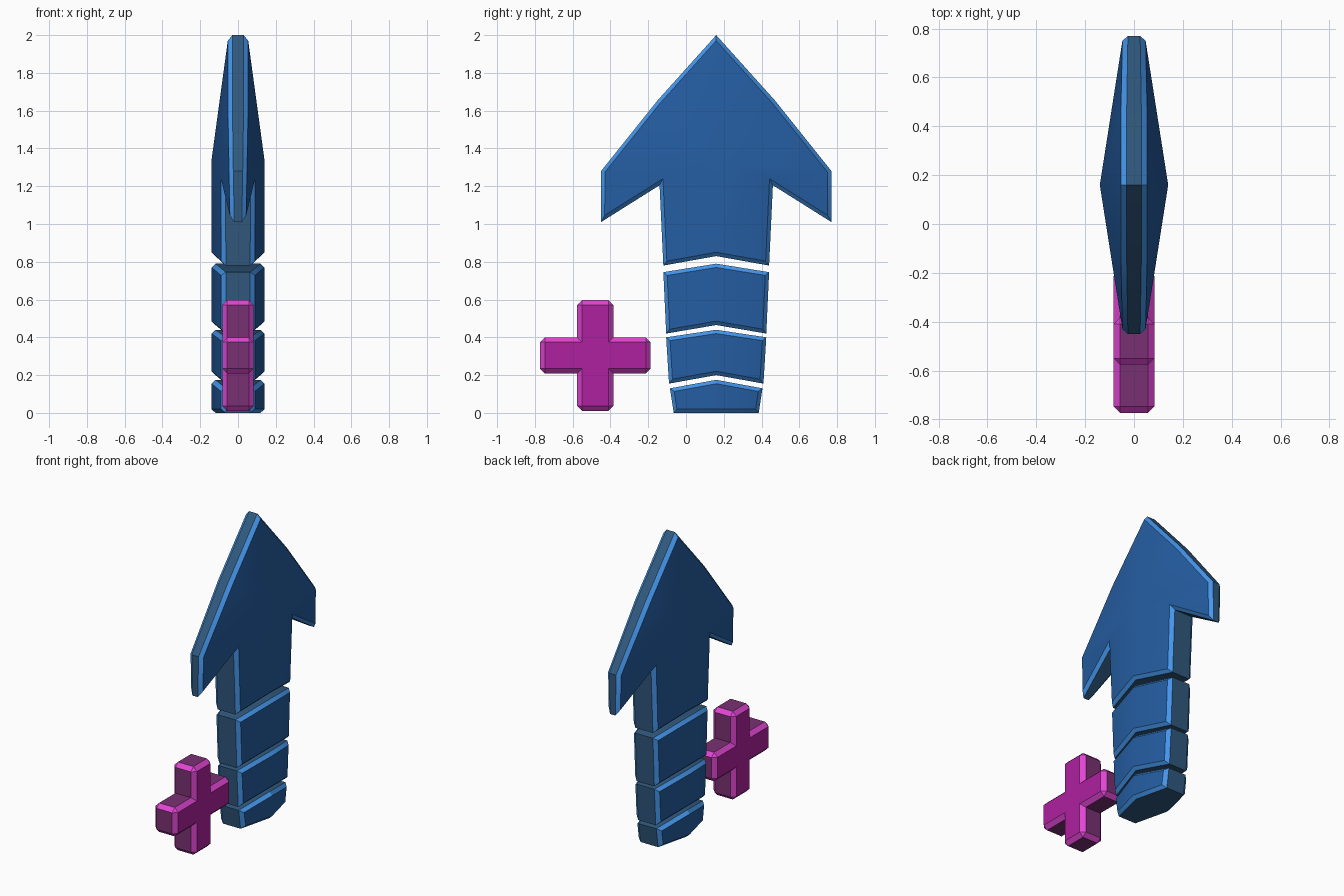
import bpy, bmesh, math

if "Cube" in bpy.data.objects:
    bpy.data.objects.remove(bpy.data.objects["Cube"])


def material(name, rgb):
    m = bpy.data.materials.new(name)
    m.diffuse_color = (*rgb, 1)
    m.use_nodes = True
    m.node_tree.nodes["Principled BSDF"].inputs["Base Color"].default_value = m.diffuse_color
    return m


BLUE = [material("blue_face", (0.018, 0.11, 0.36)),
        material("blue_rim", (0.03, 0.10, 0.21)),
        material("blue_bevel", (0.06, 0.31, 0.85))]
PINK = [material("magenta_face", (0.43, 0.015, 0.35)),
        material("magenta_rim", (0.19, 0.03, 0.17)),
        material("magenta_bevel", (0.75, 0.06, 0.65))]


def plate(name, cy, outline, faces, mats, bevel, inner=(), corners=False):
    """Plate mirrored in x and y. outline: (dy, z, half thickness) of one half,
    running from top centre to bottom centre; inner: extra points on the ridge."""
    bm = bmesh.new()
    pts = list(outline) + list(inner)
    for s in (1, -1):
        front, back = ([bm.verts.new((side * t, cy + s * dy, z)) for dy, z, t in pts]
                       for side in (1, -1))
        for f in faces:
            for vs in (front, back):
                bm.faces.new([vs[i] for i in f]).material_index = 0
        for i in range(len(outline) - 1):
            bm.faces.new((front[i], front[i + 1], back[i + 1], back[i])).material_index = 1
    bmesh.ops.remove_doubles(bm, verts=bm.verts, dist=1e-4)
    bmesh.ops.recalc_face_normals(bm, faces=bm.faces)
    # chamfer the outline edges, plus outer corners if wanted
    edges = [e for e in bm.edges
             if len({f.material_index for f in e.link_faces}) == 2
             or (corners and e.calc_face_angle_signed() > 0.7)]
    bmesh.ops.bevel(bm, geom=edges, offset=bevel, offset_type='OFFSET', segments=1,
                    profile=0.5, affect='EDGES', material=2)
    me = bpy.data.meshes.new(name)
    bm.to_mesh(me)
    bm.free()
    for m in mats:
        me.materials.append(m)
    ob = bpy.data.objects.new(name, me)
    bpy.context.collection.objects.link(ob)
    bpy.ops.object.select_all(action='DESELECT')
    ob.select_set(True)
    bpy.context.view_layer.objects.active = ob
    bpy.ops.object.shade_smooth_by_angle(angle=math.radians(30))


# arrow head with its upper shaft, thickest along the central ridge
plate("arrow_head", 0.16,
      [(0, 2.0, 0.05), (0.31, 1.655, 0.05), (0.61, 1.28, 0.045), (0.61, 1.01, 0.04),
       (0.30, 1.205, 0.085), (0.28, 0.78, 0.085), (0, 0.83, 0.14)],
      [(0, 1, 7), (1, 2, 7), (2, 3, 4), (2, 4, 7), (4, 5, 6, 7)],
      BLUE, 0.02, inner=[(0, 1.34, 0.14)])

# shaft segments: top centre, top side (dy, z), bottom side (dy, z), bottom centre
segments = [(0.79, 0.28, 0.745, 0.265, 0.42, 0.465),
            (0.44, 0.265, 0.40, 0.25, 0.155, 0.20),
            (0.175, 0.245, 0.13, 0.225, 0.0, 0.0)]
for i, (top, y1, z1, y2, z2, low) in enumerate(segments):
    plate(f"shaft_segment_{i + 1}", 0.16,
          [(0, top, 0.14), (y1, z1, 0.085), (y2, z2, 0.085), (0, low, 0.14)],
          [(0, 1, 2, 3)], BLUE, 0.02)

# plus sign beside the shaft
A, R, C, T = 0.096, 0.293, 0.304, 0.083
plate("plus_sign", -0.48,
      [(y, C + z, T) for y, z in ((0, R), (A, R), (A, A), (R, A),
                                  (R, -A), (A, -A), (A, -R), (0, -R))],
      [tuple(range(8))], PINK, 0.026, corners=True)
